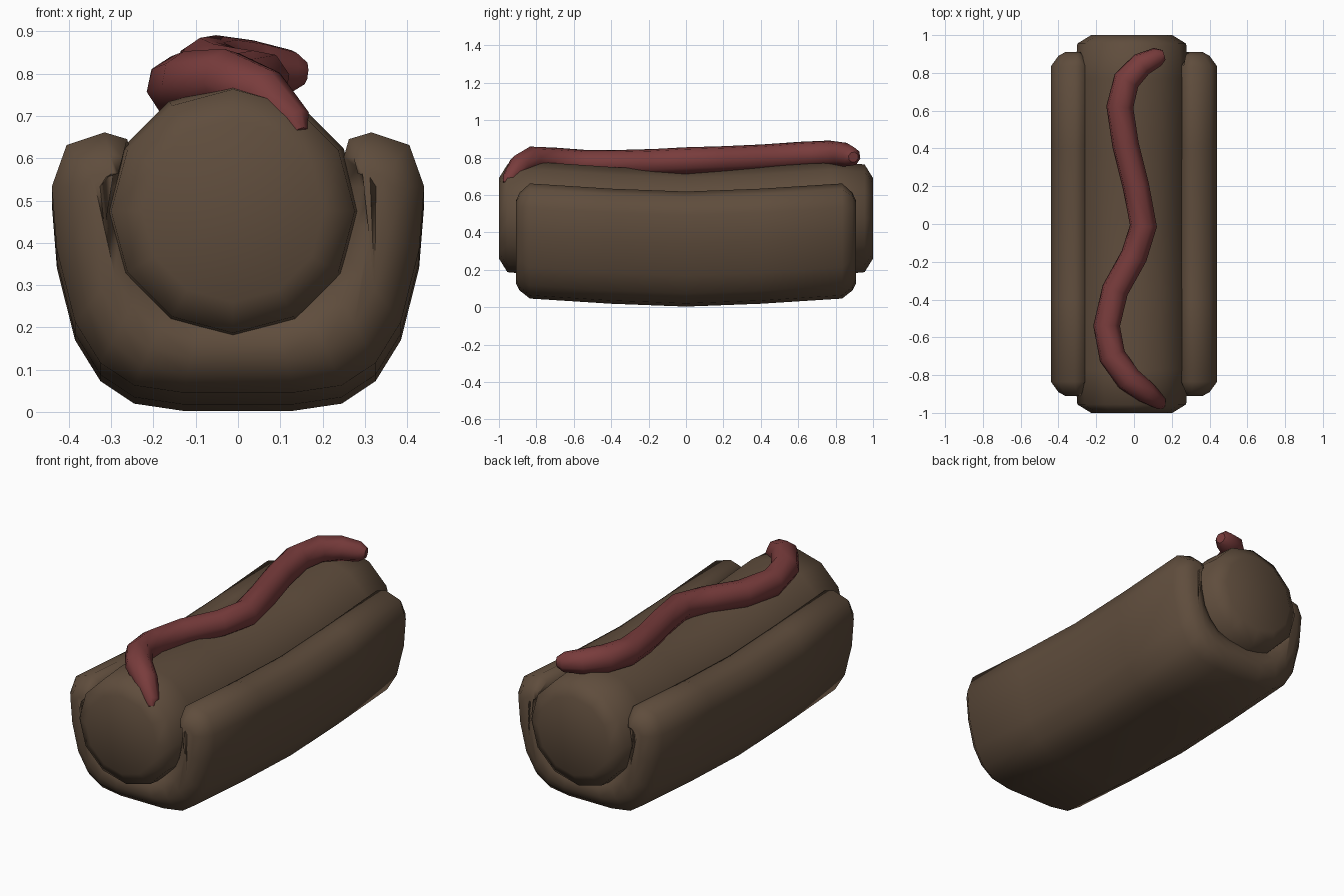
import bpy, bmesh, math

cube = bpy.data.objects.get("Cube")
if cube:
    bpy.data.objects.remove(cube, do_unlink=True)


def material(name, color):
    mat = bpy.data.materials.new(name)
    mat.use_nodes = True
    mat.diffuse_color = color
    bsdf = next(n for n in mat.node_tree.nodes if n.type == "BSDF_PRINCIPLED")
    bsdf.inputs["Base Color"].default_value = color
    return mat


brown = material("warm brown", (0.115, 0.074, 0.046, 1))
red = material("dark red", (0.19, 0.045, 0.045, 1))


def loft(name, rings, mat):
    """Skin closed rings of points, capping both ends."""
    bm = bmesh.new()
    loops = [[bm.verts.new(p) for p in ring] for ring in rings]
    for a, b in zip(loops, loops[1:]):
        for i in range(len(a)):
            j = (i + 1) % len(a)
            bm.faces.new((a[i], a[j], b[j], b[i]))
    caps = [bm.faces.new(loops[0]), bm.faces.new(loops[-1])]
    bmesh.ops.triangulate(bm, faces=caps)
    bmesh.ops.recalc_face_normals(bm, faces=bm.faces)
    mesh = bpy.data.meshes.new(name)
    bm.to_mesh(mesh)
    bm.free()
    mesh.materials.append(mat)
    mesh.shade_smooth()
    obj = bpy.data.objects.new(name, mesh)
    bpy.context.collection.objects.link(obj)
    return obj


def mirrored(stations):
    """Repeat the (y, amount) stations from the back end to the front end."""
    return [(-y, s) for y, s in stations] + [(y, s) for y, s in reversed(stations) if y]


def sag(y):
    return 0.043 * min(1, abs(y) / 0.8) ** 1.5


# Sausage: twelve-sided, slightly sagging, with rounded ends
sausage_stations = [(1.0, 0.215), (0.955, 0.288), (0.77, 0.302), (0.38, 0.302), (0, 0.3)]
sausage_rings = []
for y, r in mirrored(sausage_stations):
    sausage_rings.append([(-0.012 + r * math.cos(k * math.tau / 12), y,
                           0.432 + sag(y) + r * math.sin(k * math.tau / 12))
                          for k in range(12)])
loft("sausage", sausage_rings, brown)

# Bun: U-shaped section, half profile mirrored, shrinking toward its core at the ends
outer = [(0.13, 0.003), (0.245, 0.02), (0.325, 0.073), (0.385, 0.17),
         (0.428, 0.34), (0.44, 0.49), (0.405, 0.588), (0.315, 0.618)]
inner = [(0.08, 0.21), (0.15, 0.24), (0.2, 0.3), (0.23, 0.36),
         (0.24, 0.42), (0.25, 0.49), (0.25, 0.56), (0.262, 0.602)]


def bun_ring(y, shrink):
    def pull(p, q):
        cx, cz = (p[0] + q[0]) / 2, min((p[1] + q[1]) / 2, 0.5)
        return (p[0] + (cx - p[0]) * shrink, y, p[1] + (cz - p[1]) * shrink + sag(y))
    out = [pull(p, q) for p, q in zip(outer, inner)]
    inn = [pull(q, p) for p, q in zip(outer, inner)]
    half = out + inn[::-1]
    return half + [(-x, yy, z) for x, yy, z in reversed(half)]


bun_stations = [(0.91, 0.8), (0.89, 0.42), (0.835, 0), (0.4, 0), (0, 0)]
loft("bun", [bun_ring(y, s) for y, s in mirrored(bun_stations)], brown)

# Sauce: wavy tube with tapered tips, as (x, y, z, radius)
path = [(0.148, -0.965, 0.66, 0.018), (0.135, -0.945, 0.685, 0.04),
        (0.06, -0.89, 0.755, 0.062), (-0.03, -0.82, 0.79, 0.07),
        (-0.115, -0.7, 0.782, 0.072), (-0.145, -0.54, 0.77, 0.072),
        (-0.1, -0.35, 0.77, 0.072), (0, -0.17, 0.775, 0.072),
        (0.05, -0.01, 0.783, 0.073), (0.01, 0.2, 0.79, 0.072),
        (-0.045, 0.42, 0.8, 0.072), (-0.075, 0.62, 0.813, 0.073),
        (-0.04, 0.76, 0.82, 0.072), (0.04, 0.845, 0.815, 0.065),
        (0.125, 0.885, 0.805, 0.052), (0.158, 0.895, 0.802, 0.028)]
curve = bpy.data.curves.new("sauce", "CURVE")
curve.dimensions = "3D"
curve.bevel_depth = 1
curve.bevel_resolution = 2
curve.use_fill_caps = True
spline = curve.splines.new("POLY")
spline.points.add(len(path) - 1)
for point, (x, y, z, r) in zip(spline.points, path):
    point.co = (x, y, z, 1)
    point.radius = r
spline.use_smooth = True
curve.materials.append(red)
sauce = bpy.data.objects.new("sauce", curve)
bpy.context.collection.objects.link(sauce)
bpy.ops.object.select_all(action="DESELECT")
sauce.select_set(True)
bpy.context.view_layer.objects.active = sauce
bpy.ops.object.convert(target="MESH")
sauce.data.shade_smooth()
